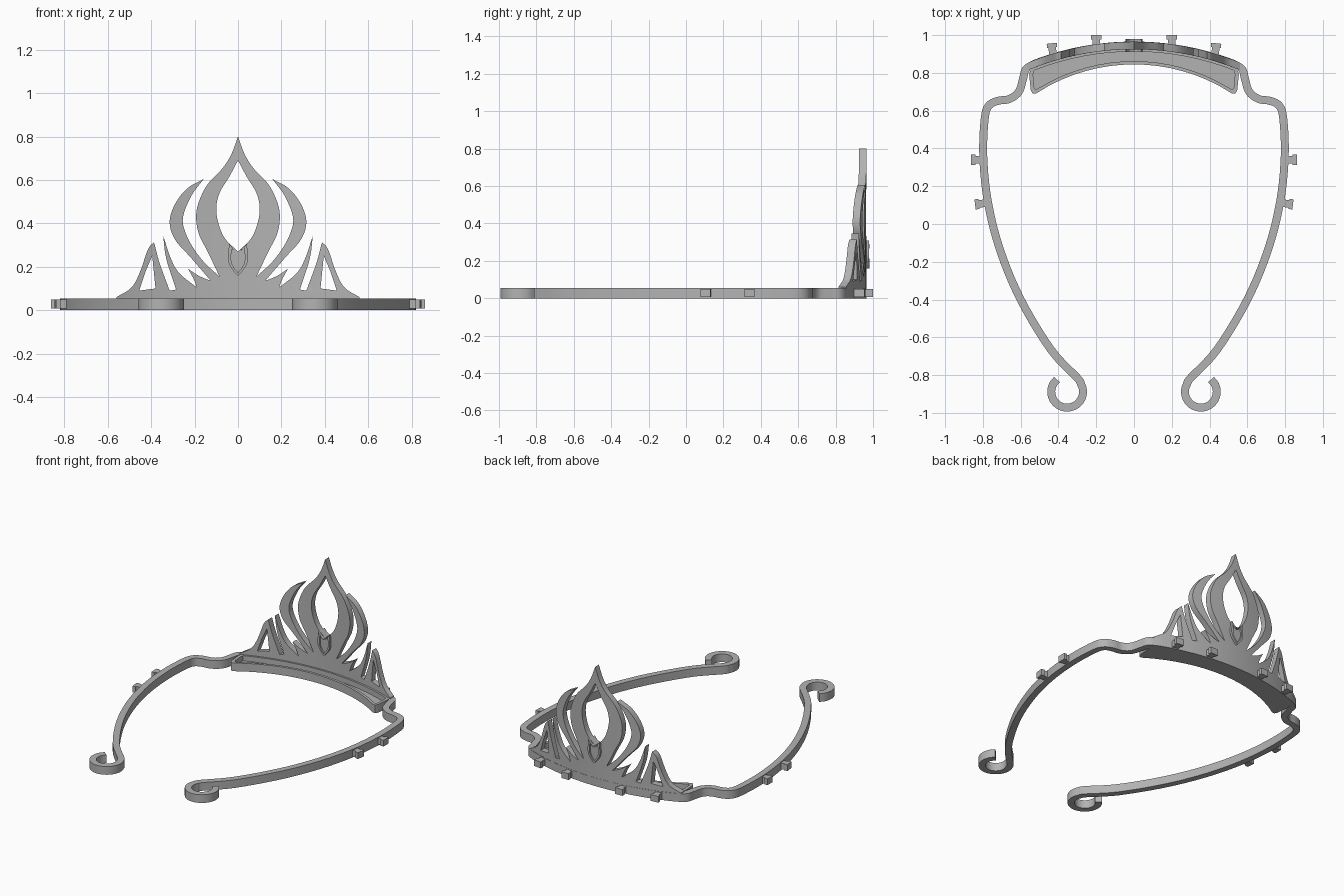
import bpy, bmesh, math
from mathutils import Vector

cube = bpy.data.objects.get("Cube")
if cube:
    bpy.data.objects.remove(cube)

grey = bpy.data.materials.new("plain grey")
grey.use_nodes = True
grey.diffuse_color = (0.45, 0.45, 0.45, 1)
grey.node_tree.nodes["Principled BSDF"].inputs["Base Color"].default_value = grey.diffuse_color

BAND_H = 0.055
ARC_Y, ARC_R = -0.535, 1.48    # centre and radius of the curved front


def smooth(points, steps=5):
    """Catmull-Rom curve through a few points, sharp at both ends."""
    p = [Vector(q) for q in points]
    p = [2 * p[0] - p[1]] + p + [2 * p[-1] - p[-2]]
    out = []
    for a, b, c, d in zip(p, p[1:], p[2:], p[3:]):
        for i in range(steps):
            t = i / steps
            out.append(0.5 * (2 * b + (c - a) * t + (2 * a - 5 * b + 4 * c - d) * t * t
                              + (3 * b - a - 3 * c + d) * t ** 3))
    return out + [p[-2]]


def chain(*sections):
    """Join smoothed sections that share their end points."""
    out = []
    for s in sections:
        out += smooth(s)[:-1]
    return out + [Vector(sections[-1][-1])]


def mirrored(half):
    """Half outline plus its reflection, running from -x to +x."""
    left = [Vector((-p.x, p.y)) for p in reversed(half) if p.x > 1e-5]
    return left + list(half)


def arc(cy, r, x0, x1, n=16):
    xs = [x0 + (x1 - x0) * i / n for i in range(n + 1)]
    return [Vector((x, cy + math.sqrt(r * r - x * x))) for x in xs]


def sheet(name, loops, depth, place, slices=()):
    """Extruded flat shape with holes, sliced along x and then put in place."""
    cu = bpy.data.curves.new(name, 'CURVE')
    cu.dimensions, cu.fill_mode, cu.extrude = '2D', 'BOTH', depth / 2
    for loop in loops:
        sp = cu.splines.new('POLY')
        sp.points.add(len(loop) - 1)
        for pt, p in zip(sp.points, loop):
            pt.co = (p[0], p[1], 0, 1)
        sp.use_cyclic_u = True
    tmp = bpy.data.objects.new(name + " helper", cu)
    bpy.context.collection.objects.link(tmp)
    dg = bpy.context.evaluated_depsgraph_get()
    me = bpy.data.meshes.new_from_object(tmp.evaluated_get(dg))
    bpy.data.objects.remove(tmp)
    bm = bmesh.new()
    bm.from_mesh(me)
    bmesh.ops.remove_doubles(bm, verts=bm.verts, dist=1e-5)
    for x in slices:
        bmesh.ops.bisect_plane(bm, geom=bm.verts[:] + bm.edges[:] + bm.faces[:],
                               plane_co=(x, 0, 0), plane_no=(1, 0, 0))
    for v in bm.verts:
        v.co = place(*v.co)
    bmesh.ops.recalc_face_normals(bm, faces=bm.faces)
    bm.to_mesh(me)
    bm.free()
    me.materials.clear()
    me.materials.append(grey)
    ob = bpy.data.objects.new(name, me)
    bpy.context.collection.objects.link(ob)
    bpy.ops.object.select_all(action='DESELECT')
    ob.select_set(True)
    bpy.context.view_layer.objects.active = ob
    bpy.ops.object.shade_smooth_by_angle(angle=math.radians(30))
    return ob


def flat(z):
    return lambda u, v, w: (u, v, w + z)


def bent(u, v, w):
    """Upright shape wrapped on the curved front."""
    return (u, ARC_Y + math.sqrt(ARC_R ** 2 - u * u) + w, v)


# Head band: curved front, shoulder bends, long arms and end hooks
front = arc(ARC_Y, ARC_R, 0, 0.52)
hook = [(0.354 + 0.084 * math.cos(math.radians(a)), -0.888 + 0.084 * math.sin(math.radians(a)))
        for a in range(150, 412, 20)]
arm = smooth([front[-1], (0.572, 0.82), (0.587, 0.77), (0.61, 0.7), (0.66, 0.662), (0.72, 0.652),
              (0.768, 0.627), (0.79, 0.56), (0.798, 0.36), (0.774, 0.12), (0.71, -0.135),
              (0.6, -0.4), (0.44, -0.665), (0.3, -0.815)] + hook)
path = mirrored(front[:-1] + arm)
sides = ([], [])
for i, p in enumerate(path):
    t = (path[min(i + 1, len(path) - 1)] - path[max(i - 1, 0)]).normalized()
    n = Vector((-t.y, t.x)) * 0.021
    sides[0].append(p + n)
    sides[1].append(p - n)
sheet("head_band", [sides[0] + sides[1][::-1]], BAND_H, flat(BAND_H / 2))

# Crown front: flames, leaves and spikes in one openwork outline
tip, valley = (0.157, 0.605), (0.085, 0.155)
flame = [(0, 0.8), (0.03, 0.72), (0.07, 0.655), (0.14, 0.58), (0.18, 0.5), (0.193, 0.43),
         (0.18, 0.35), (0.14, 0.27), valley]
flame_in = [valley, (0.16, 0.225), (0.22, 0.31), (0.252, 0.39), (0.248, 0.45), (0.21, 0.535), tip]
flame_out = [tip, (0.235, 0.56), (0.292, 0.485), (0.315, 0.405), (0.29, 0.325), (0.22, 0.245),
             (0.125, 0.135)]
leaf_in = [flame_out[-1], (0.18, 0.158), (0.23, 0.19)]
leaf_out = [leaf_in[-1], (0.205, 0.145), (0.19, 0.105)]
spike_in = [leaf_out[-1], (0.27, 0.17), (0.31, 0.24), (0.345, 0.345)]
spike_out = [spike_in[-1], (0.33, 0.235), (0.285, 0.095)]
gap = [spike_out[-1], (0.315, 0.09)]
peak_in = [gap[-1], (0.362, 0.22), (0.387, 0.313)]
peak_out = [peak_in[-1], (0.415, 0.28), (0.45, 0.18), (0.49, 0.105), (0.56, 0.06)]
half = chain(flame, flame_in, flame_out, leaf_in, leaf_out, spike_in, spike_out, gap,
             peak_in, peak_out) + [Vector((0.56, 0.05))]
eye = mirrored(chain([(0, 0.69), (0.04, 0.615), (0.085, 0.54), (0.1, 0.47), (0.09, 0.4),
                      (0.06, 0.33), (0, 0.27)]))
window = [(0.395, 0.25), (0.38, 0.1), (0.455, 0.09), (0.425, 0.18)]
sheet("crown_front", [mirrored(half), eye, window, [(-x, z) for x, z in window]], 0.04, bent,
      [i * 0.05 for i in range(-11, 12)])

# Shield-shaped gem setting: raised rim around a thinner centre
shield = mirrored(chain([(0, 0.275), (0.02, 0.283), (0.041, 0.308)],
                        [(0.041, 0.308), (0.045, 0.23), (0.028, 0.19), (0, 0.158)]))
inner = [Vector((p.x * 0.7, 0.232 + (p.y - 0.232) * 0.8)) for p in shield]
sheet("gem_rim", [shield, inner], 0.07, bent)
sheet("gem_centre", [inner], 0.05, bent)

# Crescent tray behind the crown: rim and floor
end = [(0.548, 0.828), (0.555, 0.79), (0.547, 0.71), (0.537, 0.69), (0.518, 0.69)]


def crescent(outer_r, inner_r, side):
    outer = arc(ARC_Y, outer_r, -side[0][0], side[0][0])
    lower = arc(-0.105, inner_r, side[-1][0], -side[-1][0])
    mid = [Vector(p) for p in side[1:-1]]
    return outer + mid + lower + [Vector((-p.x, p.y)) for p in reversed(mid)]


tray = crescent(ARC_R - 0.015, 0.95, end)
hollow = crescent(ARC_R - 0.032, 0.967,
                  [(0.53, 0.81), (0.534, 0.79), (0.529, 0.725), (0.522, 0.712), (0.51, 0.715)])
sheet("tray_rim", [tray, hollow], BAND_H, flat(BAND_H / 2))
sheet("tray_floor", [tray], 0.02, flat(0.01))

# Flared pegs around the outside of the band
wedge = [(-0.02, -0.01), (0.02, -0.01), (0.02, 0.03), (0.027, 0.03), (0.027, 0.052),
         (-0.027, 0.052), (-0.027, 0.03), (-0.02, 0.03)]
for label, x, y, angle in (("front_inner", 0.2, 0.948, 0), ("front_outer", 0.43, 0.905, -6),
                           ("arm_front", 0.81, 0.34, -90), ("arm_rear", 0.79, 0.11, -97)):
    for side, s in (("left", 1), ("right", -1)):
        a = math.radians(angle)
        loop = [(s * (x + u * math.cos(a) - v * math.sin(a)),
                 y + u * math.sin(a) + v * math.cos(a)) for u, v in wedge]
        sheet(f"{label}_peg_{side}", [loop], 0.042, flat(0.028))
